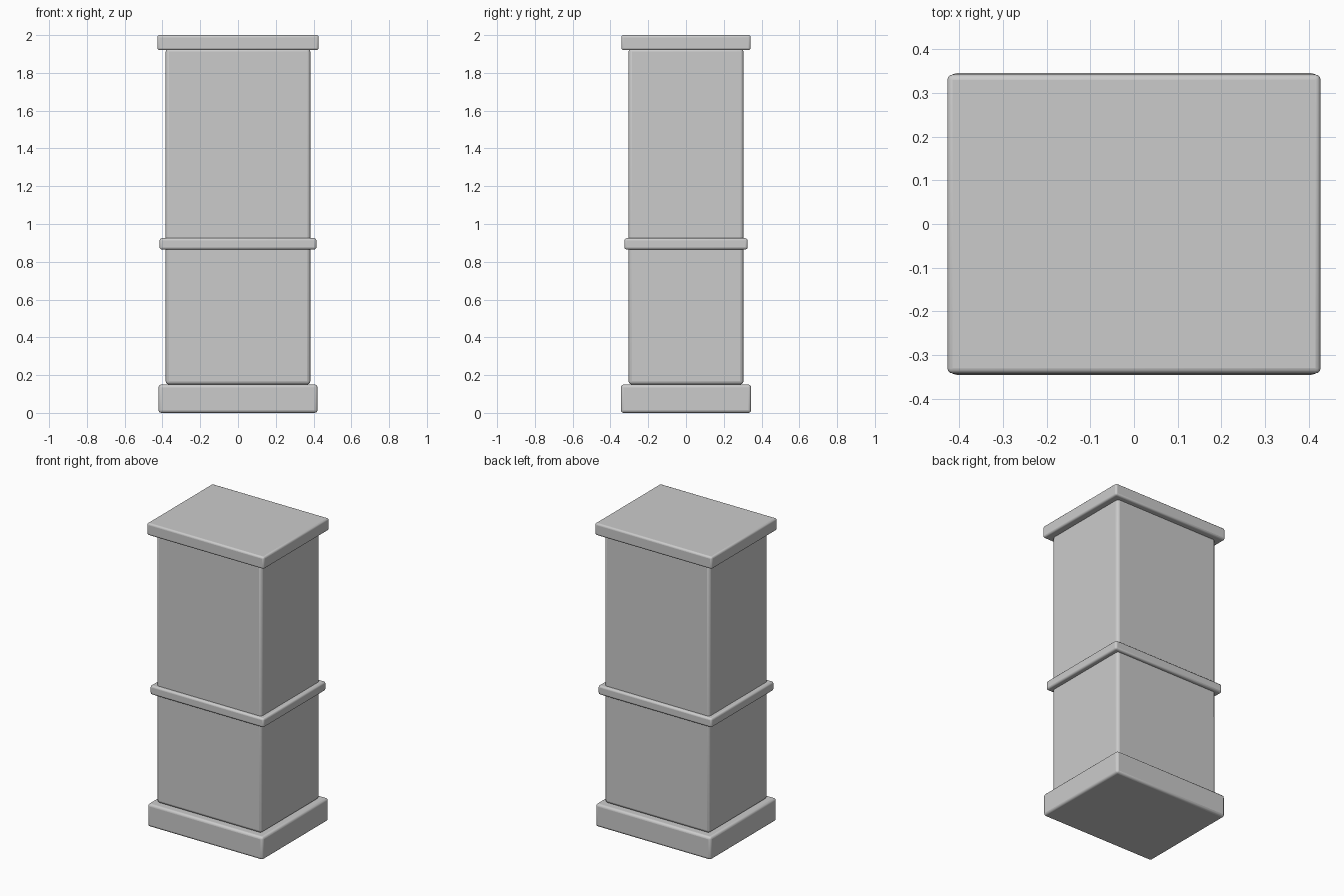
import bpy

if "Cube" in bpy.data.objects:
    bpy.data.objects.remove(bpy.data.objects["Cube"])


def rounded_box(name, half_x, half_y, z0, z1, radius):
    """Box between z0 and z1 with evenly rounded edges."""
    bpy.ops.mesh.primitive_cube_add(size=1, location=(0, 0, (z0 + z1) / 2))
    ob = bpy.context.object
    ob.name = name
    ob.scale = (2 * half_x, 2 * half_y, z1 - z0)
    bpy.ops.object.transform_apply(location=False, rotation=False, scale=True)
    bevel = ob.modifiers.new("rounded_edges", "BEVEL")
    bevel.width = radius
    bevel.segments = 3
    bpy.ops.object.shade_smooth_by_angle()
    return ob


# Plinth, main shaft, middle band and top slab
rounded_box("base_plinth", 0.421, 0.345, 0.0, 0.15, 0.015)
rounded_box("main_body", 0.383, 0.304, 0.15, 1.93, 0.018)
rounded_box("middle_band", 0.415, 0.326, 0.865, 0.925, 0.012)
rounded_box("top_slab", 0.427, 0.342, 1.92, 2.0, 0.012)
